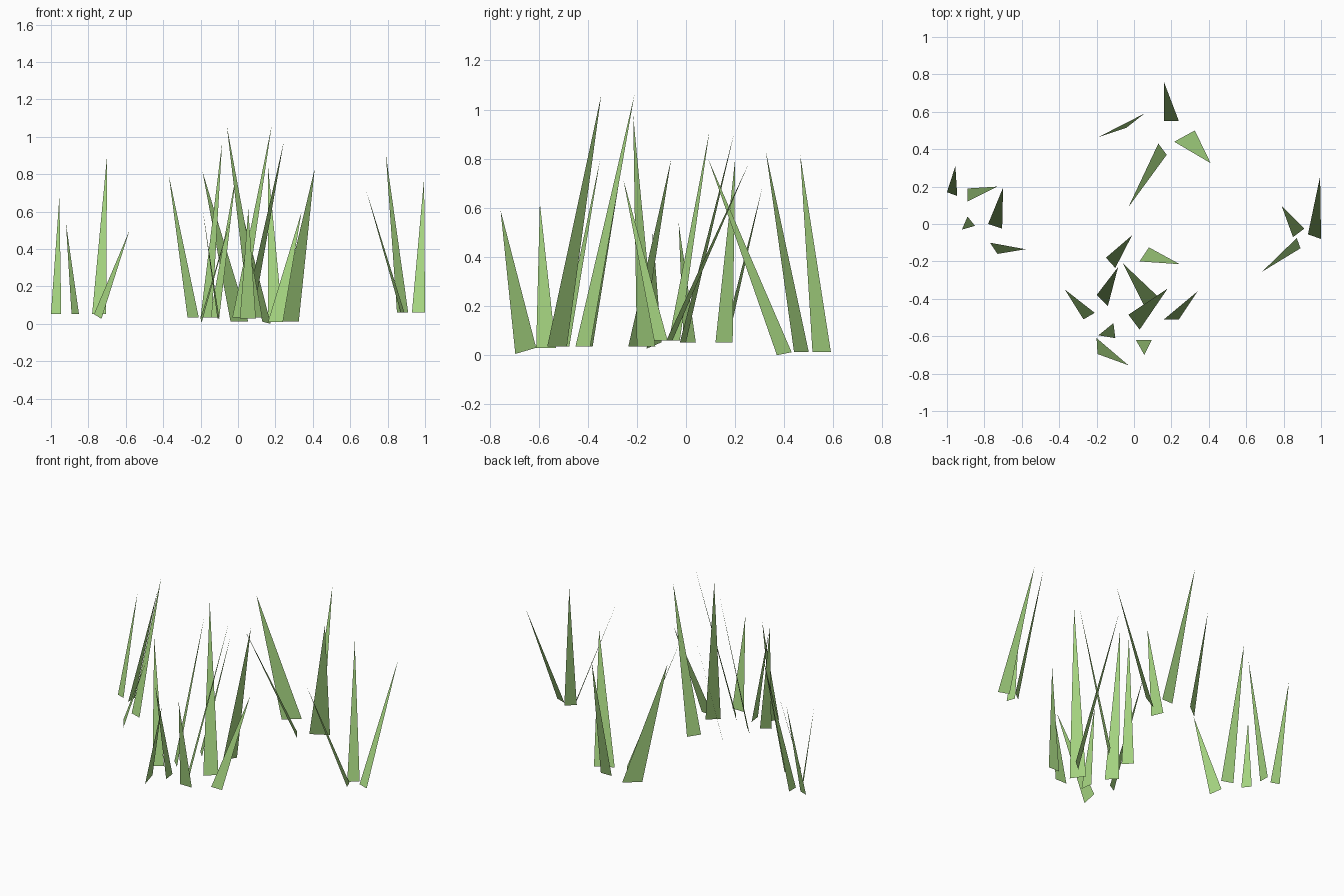
import bpy
from mathutils import Vector

green = bpy.data.materials.new("grass green")
green.diffuse_color = (0.376, 0.658, 0.216, 1)


def blade(name, z0, base_a, base_b, tip, dip=0.0):
    """One flat tapered blade: two root corners and a leaning tip.
    dip lowers the second root corner."""
    a = Vector((*base_a, z0))
    b = Vector((*base_b, z0 - dip))
    t = Vector(tip)
    if (b - a).cross(t - a).z < 0:      # face the upper side outward
        a, b = b, a
    mesh = bpy.data.meshes.new(name)
    mesh.from_pydata([a, b, t], [], [(0, 1, 2)])
    mesh.materials.append(green)
    bpy.context.collection.objects.link(bpy.data.objects.new(name, mesh))


def clump(name, z0, blades):
    for i, b in enumerate(blades, 1):
        blade(f"{name}_blade_{i}", z0, *b)


# Left clump
clump("left_grass", 0.052, [
    ((-1.00, .17), (-.945, .15), (-.955, .31, .68)),
    ((-.89, .19), (-.89, .12), (-.73, .20, .80)),
    ((-.89, .04), (-.85, -.01), (-.92, -.03, .54)),
    ((-.78, .00), (-.705, -.025), (-.70, .195, .90)),
    ((-.77, -.10), (-.73, -.16), (-.58, -.135, .50), .025),
])

# Right clump
clump("right_grass", 0.06, [
    ((.93, -.055), (1.00, -.08), (.995, .255, .78)),
    ((.91, -.025), (.85, -.07), (.79, .095, .91)),
    ((.87, -.075), (.89, -.13), (.685, -.255, .715)),
])

# Back clump
clump("back_grass", 0.012, [
    ((.16, .55), (.24, .55), (.16, .76, .85)),
    ((.055, .59), (-.04, .515), (-.19, .465, .815)),
    ((.13, .43), (.175, .37), (-.03, .09, .80), .012),
    ((.215, .44), (.325, .50), (.41, .325, .83)),
])

# Tall middle clump
clump("middle_grass", 0.035, [
    ((-.15, -.18), (-.10, -.235), (-.01, -.06, .80)),
    ((.08, -.125), (.03, -.20), (.245, -.215, .975)),
    ((-.20, -.38), (-.14, -.44), (-.085, -.23, .97)),
    ((.13, -.39), (.06, -.45), (-.06, -.21, 1.06)),
    ((-.03, -.485), (.03, -.565), (.18, -.345, 1.06)),
    ((-.21, -.475), (-.27, -.51), (-.37, -.35, .795)),
])

# Short front clump
clump("front_grass", 0.03, [
    ((-.11, -.53), (-.10, -.61), (-.19, -.595, .62)),
    ((.01, -.62), (.095, -.62), (.055, -.70, .615)),
    ((-.20, -.61), (-.195, -.695), (-.03, -.755, .59), .025),
])
blade("front_single_blade", 0.01, (.16, -.51), (.24, -.51), (.34, -.36, .60))
